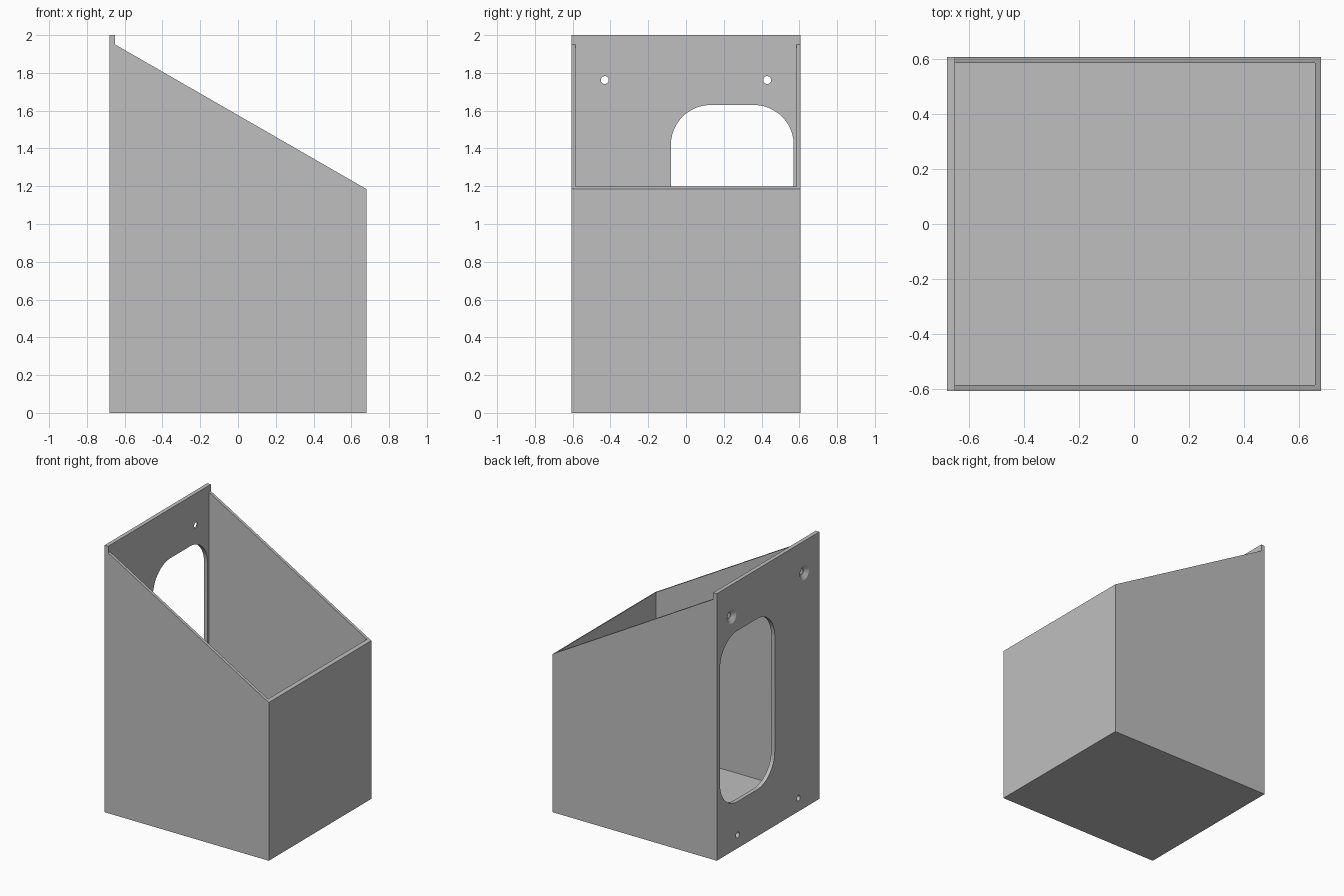
import bpy, bmesh, math
from mathutils import Vector

cube = bpy.data.objects.get("Cube")
if cube:
    bpy.data.objects.remove(cube, do_unlink=True)

DEPTH, WIDTH, BACK, WALL = 0.68, 0.607, 0.03, 0.022   # half sizes, thicknesses

grey = bpy.data.materials.new("plain grey")
grey.use_nodes = True
colour = (0.52, 0.52, 0.52, 1)
grey.diffuse_color = colour
grey.node_tree.nodes["Principled BSDF"].inputs["Base Color"].default_value = colour


def loft(name, start, end):
    """Closed solid between two matching outlines."""
    bm = bmesh.new()
    a = [bm.verts.new(p) for p in start]
    b = [bm.verts.new(p) for p in end]
    bm.faces.new(a)
    bm.faces.new(b)
    for i in range(len(a)):
        j = (i + 1) % len(a)
        bm.faces.new((a[i], a[j], b[j], b[i]))
    bmesh.ops.recalc_face_normals(bm, faces=bm.faces)
    mesh = bpy.data.meshes.new(name)
    bm.to_mesh(mesh)
    bm.free()
    mesh.materials.append(grey)
    obj = bpy.data.objects.new(name, mesh)
    bpy.context.collection.objects.link(obj)
    return obj


def circle(x, y, z, r, n=32):
    return [Vector((x, y + r * math.cos(2 * math.pi * i / n),
                    z + r * math.sin(2 * math.pi * i / n))) for i in range(n)]


def rounded(x, y0, y1, z0, z1, r, n=12):
    pts = []
    corners = [(y1 - r, z1 - r), (y0 + r, z1 - r), (y0 + r, z0 + r), (y1 - r, z0 + r)]
    for k, (cy, cz) in enumerate(corners):
        for i in range(n + 1):
            t = math.pi / 2 * (k + i / n)
            pts.append(Vector((x, cy + r * math.cos(t), cz + r * math.sin(t))))
    return pts


def cut(target, cutter):
    """Subtract the cutter and discard it."""
    cutter.hide_render = True
    mod = target.modifiers.new("cut", 'BOOLEAN')
    mod.operation = 'DIFFERENCE'
    mod.solver = 'EXACT'
    mod.object = cutter
    bpy.context.view_layer.objects.active = target
    bpy.ops.object.modifier_apply(modifier=mod.name)
    bpy.data.objects.remove(cutter, do_unlink=True)


# Slope-topped bin with a taller back plate
profile = [(-DEPTH, 0), (DEPTH, 0), (DEPTH, 1.185), (-DEPTH + BACK, 1.95),
           (-DEPTH + BACK, 2), (-DEPTH, 2)]
body = loft("open_bin", [(x, -WIDTH, z) for x, z in profile],
            [(x, WIDTH, z) for x, z in profile])

# Hollow inside, open at the top
x0, x1, y = -DEPTH + BACK, DEPTH - WALL, WIDTH - WALL
floor = [(x0, -y), (x1, -y), (x1, y), (x0, y)]
cut(body, loft("cavity", [(a, b, WALL) for a, b in floor],
               [(a, b, 3) for a, b in floor]))

# Rounded opening in the back plate
outer, inner = -DEPTH - 0.05, -DEPTH + BACK + 0.05
cut(body, loft("opening", *[rounded(x, -0.08, 0.57, 0.35, 1.63, 0.21)
                            for x in (outer, inner)]))

# Screw holes: countersunk at the top, plain at the bottom
for side in (-1, 1):
    for name, hy, hz in (("top_hole", 0.43, 1.762), ("bottom_hole", 0.36, 0.10)):
        cut(body, loft(name, *[circle(x, side * hy, hz, 0.021) for x in (outer, inner)]))
    cut(body, loft("countersink", circle(-DEPTH - 0.01, side * 0.43, 1.762, 0.069),
                   circle(-DEPTH + 0.022, side * 0.43, 1.762, 0.021)))

# Smooth only the rounded edges
bpy.ops.object.select_all(action='DESELECT')
body.select_set(True)
bpy.context.view_layer.objects.active = body
bpy.ops.object.shade_smooth_by_angle(angle=math.radians(25))
